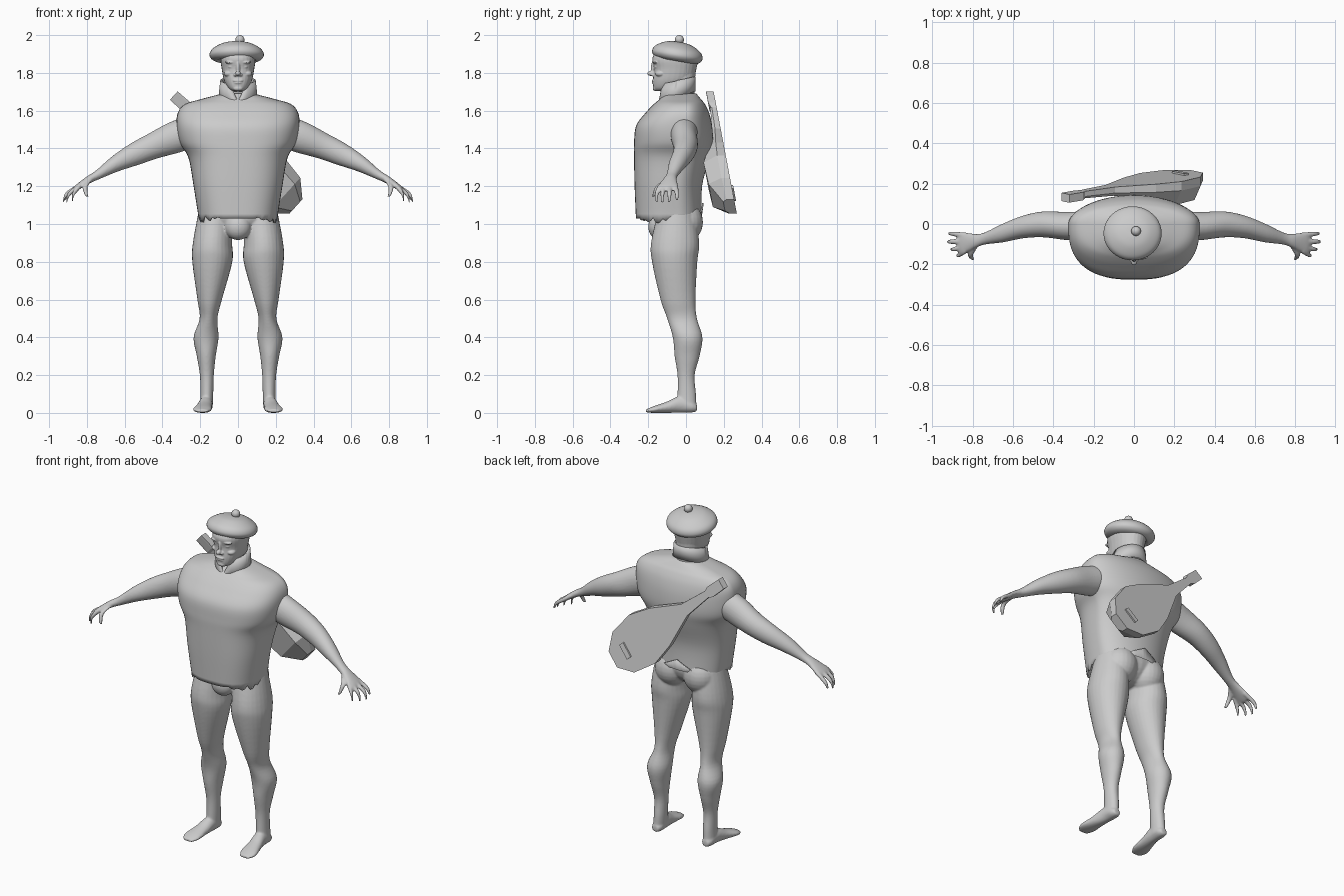
import bpy, bmesh, math, random
from mathutils import Vector, Matrix

random.seed(4)
if "Cube" in bpy.data.objects:
    bpy.data.objects.remove(bpy.data.objects["Cube"])

grey = bpy.data.materials.new("plain grey")
grey.use_nodes = True
grey.diffuse_color = (0.6, 0.6, 0.6, 1)
grey.node_tree.nodes["Principled BSDF"].inputs["Base Color"].default_value = grey.diffuse_color

X, Y, Z = Vector((1, 0, 0)), Vector((0, 1, 0)), Vector((0, 0, 1))


def finish(name, bm, smooth=None):
    """Turn a bmesh into a named object, optionally smooth shaded up to an angle."""
    bmesh.ops.recalc_face_normals(bm, faces=bm.faces[:])
    mesh = bpy.data.meshes.new(name)
    bm.to_mesh(mesh)
    bm.free()
    mesh.materials.append(grey)
    ob = bpy.data.objects.new(name, mesh)
    bpy.context.collection.objects.link(ob)
    if smooth:
        bpy.ops.object.select_all(action='DESELECT')
        ob.select_set(True)
        bpy.context.view_layer.objects.active = ob
        bpy.ops.object.shade_smooth_by_angle(angle=math.radians(smooth))
    return ob


def fuse(ob, voxel, passes):
    """Mirror the parts, melt them into one skin and soften it."""
    ob.modifiers.new("mirror", 'MIRROR').use_mirror_merge = False
    remesh = ob.modifiers.new("fuse", 'REMESH')
    remesh.mode, remesh.voxel_size, remesh.use_smooth_shade = 'VOXEL', voxel, True
    soft = ob.modifiers.new("soften", 'SMOOTH')
    soft.factor, soft.iterations = 0.5, passes


def skin(bm, rings, caps=(True, True)):
    """Join rings of points with quads and close the ends."""
    rows = [[bm.verts.new(p) for p in ring] for ring in rings]
    for a, b in zip(rows, rows[1:]):
        for i in range(len(a)):
            j = (i + 1) % len(a)
            bm.faces.new((a[i], a[j], b[j], b[i]))
    for row, cap in zip((rows[0], rows[-1]), caps):
        if cap:
            bm.faces.new(row)
    return rows


def spline(rows, steps):
    """Smoothly fill in between the rows of a table."""
    out = []
    for i in range(len(rows) - 1):
        a, b, c, d = (rows[max(0, min(len(rows) - 1, i + k))] for k in (-1, 0, 1, 2))
        for s in range(steps):
            t = s / steps
            out.append([q + t / 2 * (r - p + t * (2*p - 5*q + 4*r - s2 + t * (3*(q - r) + s2 - p)))
                        for p, q, r, s2 in zip(a, b, c, d)])
    return out + [list(rows[-1])]


def loft(bm, rows, u, v, steps=5, sides=28, power=(1, 1), caps=(True, True)):
    """Rows are x, y, z, half size on u, half size on -v, half size on +v."""
    rings = []
    for x, y, z, a, lo, hi in spline(rows, steps):
        ring = []
        for k in range(sides):
            c, s = (f(math.tau * k / sides) for f in (math.cos, math.sin))
            p = power[s > 0]
            cu = math.copysign(abs(c) ** p, c) * a
            sv = math.copysign(abs(s) ** p, s) * (hi if s > 0 else lo)
            ring.append(Vector((x, y, z)) + u * cu + v * sv)
        rings.append(ring)
    return skin(bm, rings, caps)


def column(bm, rows, mid=0.5, **options):
    """Upright loft from rows of z, x, half width, front y, back y."""
    full = []
    for z, x, w, front, back in rows:
        y = front + (back - front) * mid
        full.append((x, y, z, w, y - front, back - y))
    return loft(bm, full, X, Y, **options)


def limb(bm, rows, u, v, **options):
    loft(bm, [(*r, r[-1]) for r in rows], u, v, **options)


def blob(bm, centre, size):
    bmesh.ops.create_uvsphere(bm, u_segments=24, v_segments=14, radius=1,
                              matrix=Matrix.Translation(centre) @ Matrix.Diagonal((*size, 1)))


# Body: legs, feet, hips, arms and hands, built on one side and mirrored
bm = bmesh.new()
column(bm, [(1.06, .12, .09, -.15, .05), (.9, .135, .104, -.185, .07), (.8, .136, .106, -.18, .06),
            (.6, .15, .065, -.135, .05), (.5, .156, .047, -.1, .058), (.4, .169, .066, -.07, .087),
            (.3, .168, .05, -.06, .072), (.2, .165, .037, -.045, .046), (.1, .165, .034, -.045, .053),
            (.03, .168, .034, -.05, .055)])
limb(bm, [(.168, .058, .026, .02, .018), (.168, .03, .034, .033, .032), (.17, -.03, .045, .036, .044),
          (.18, -.1, .03, .042, .03), (.189, -.17, .018, .05, .018), (.19, -.212, .01, .03, .008)], X, Z)
blob(bm, (0, -.05, 1.05), (.2, .125, .12))
blob(bm, (0, -.14, .985), (.07, .06, .07))
blob(bm, (.095, -.01, 1.01), (.1, .1, .11))
slant = Vector((.42, 0, .9))
limb(bm, [(.2, -.01, 1.51, .075, .085), (.33, -.01, 1.46, .07, .085), (.45, -.002, 1.412, .064, .07),
          (.55, -.015, 1.368, .056, .06), (.65, -.045, 1.318, .046, .043), (.74, -.072, 1.262, .03, .025),
          (.79, -.085, 1.235, .036, .02), (.85, -.095, 1.195, .055, .015), (.87, -.097, 1.18, .045, .01)], Y, slant)
for tip_x, tip_y, drop in ((.918, -.048, .01), (.925, -.088, 0), (.908, -.125, 0), (.878, -.155, .005)):
    base_y = -.097 + (tip_y + .103) * .75
    limb(bm, [(.835, base_y, 1.203, .013, .013), (.85 + (tip_x - .85) * .75, tip_y, 1.16, .012, .011),
              (tip_x, tip_y, 1.115 + drop, .008, .007)], Y, slant, sides=12)
limb(bm, [(.785, -.1, 1.235, .018, .018), (.81, -.15, 1.195, .014, .014), (.8, -.172, 1.145, .009, .009)],
     X, Y, sides=12)
fuse(finish("body", bm), .006, 4)

# Head and neck with brow, nose, eyes and mouth
bm = bmesh.new()
column(bm, [(1.6, 0, .075, -.1, .05), (1.7, 0, .07, -.1, .045), (1.8, 0, .07, -.1, .05)])
column(bm, [(1.703, 0, .025, -.16, -.09), (1.72, 0, .052, -.172, -.02), (1.76, 0, .074, -.175, .035),
            (1.82, 0, .086, -.17, .055), (1.88, 0, .092, -.178, .062), (1.94, 0, .07, -.14, .04)], power=(.85, 1))
for centre, size in (((0, -.172, 1.825), (.011, .014, .04)), ((0, -.185, 1.797), (.015, .02, .013)),
                     ((.014, -.173, 1.79), (.01, .014, .009)), ((.036, -.162, 1.856), (.034, .014, .008)),
                     ((.036, -.152, 1.832), (.017, .015, .009)), ((.05, -.135, 1.795), (.026, .028, .016)),
                     ((0, -.172, 1.759), (.028, .01, .006)), ((0, -.17, 1.747), (.023, .01, .006)),
                     ((0, -.162, 1.718), (.026, .014, .014))):
    blob(bm, centre, size)
fuse(finish("head", bm), .0035, 2)

# Sleeveless shirt with a ragged hem that rides up at the back
bm = bmesh.new()
rows = column(bm, [(1.03, 0, .208, -.265, .085), (1.2, 0, .235, -.272, .085), (1.35, 0, .262, -.275, .125),
                   (1.43, 0, .308, -.275, .142), (1.52, 0, .325, -.264, .138), (1.59, 0, .318, -.213, .122),
                   (1.635, 0, .28, -.17, .1), (1.66, 0, .2, -.14, .08), (1.69, 0, .085, -.11, .055)],
              mid=.64, sides=72, power=(.74, 1), caps=(False, True))
for v in rows[0]:
    if v.co.y > 0:
        v.co.z += .08 * max(0, 1 - abs(v.co.x) / .15)
    if abs(v.co.x) > .1:
        v.co.z += random.uniform(-.025, .01)
shirt = finish("shirt", bm, 50)
shirt.modifiers.new("cloth", 'SOLIDIFY').thickness = .008

# Standing collar, open in a V at the throat
bm = bmesh.new()
rings = [[], [], []]
for k in range(64):
    a = math.tau * k / 64
    x, y = .1 * math.cos(a), -.05 + .1 * math.sin(a)
    low, high = 1.685 + .35 * y, 1.77 + .2 * y
    if y < -.05:
        high = min(high, 1.65 + 2 * abs(x))
    for ring, t in zip(rings, (0, .5, 1)):
        ring.append((x * (1.04 - .1 * t), y + .012 * t * (y < -.05), low + (high - low) * t))
skin(bm, rings, (False, False))
collar = finish("collar", bm, 45)
collar.modifiers.new("cloth", 'SOLIDIFY').thickness = .014

# Beret, tipped back, with a pompom
bm = bmesh.new()
profile = [(.07, -.035), (.093, -.03), (.11, -.034), (.134, -.022), (.144, 0), (.13, .028),
           (.085, .055), (.04, .066), (.004, .068)]
loft(bm, [(0, 0, z, r, r * .94, r * .94) for r, z in profile], X, Y, sides=40)
beret = finish("beret", bm, 60)
beret.location = (-.007, -.046, 1.897)
beret.rotation_euler.x = -.17
bm = bmesh.new()
blob(bm, (.01, -.035, 1.976), (.024, .024, .024))
finish("pompom", bm, 60)

# Lute slung on the back: flat soundboard outwards, faceted bowl against the shirt
along, across = Vector((.74, 0, -.67)), Vector((.67, 0, .74))


def on_lute(s, t, depth):
    p = Vector((-.34, 0, 1.68)) + along * s + across * t
    p.y = .27 - .19 * (p.z - 1.05) - depth
    return p


def lute_part(name, stations):
    bm = bmesh.new()
    skin(bm, [[on_lute(s, t * side, depth) for t, side, depth in
               ((w, 1, top), (w, 1, rim), (w * .65, 1, deep), (w * .65, -1, deep), (w, -1, rim), (w, -1, top))]
              for s, w, top, rim, deep in stations])
    finish(name, bm)


lute_part("lute_body", [(.1, .019, 0, .025, .035), (.3, .036, 0, .03, .045), (.5, .118, 0, .04, .085),
                        (.64, .152, 0, .045, .125), (.79, .127, 0, .045, .12), (.875, .05, 0, .04, .06)])
lute_part("lute_headstock", [(0, .03, 0, .04, .041), (.09, .032, 0, .04, .041), (.115, .02, 0, .03, .031)])
lute_part("lute_bridge", [(.755, .045, -.009, .005, .006), (.785, .045, -.009, .005, .006)])
